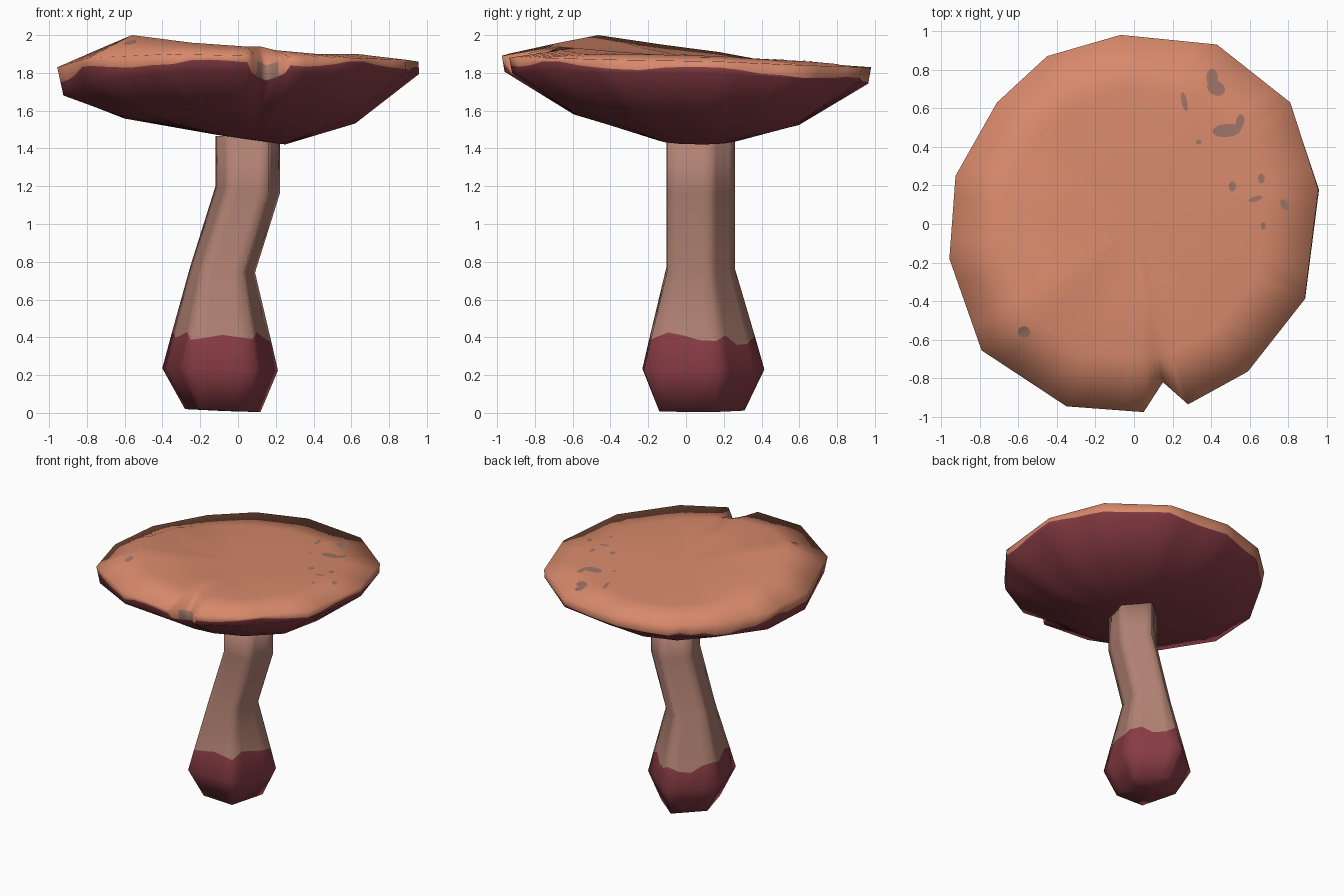
import bpy, bmesh, math, random
from mathutils import Vector
from mathutils.bvhtree import BVHTree

if "Cube" in bpy.data.objects:
    bpy.data.objects.remove(bpy.data.objects["Cube"])

random.seed(4)
SUB = 4  # small steps along each flat side, so painted borders can wander


def material(name, rgb):
    m = bpy.data.materials.new(name)
    lin = [(c / 255 / 12.92) if c < 10 else ((c / 255 + 0.055) / 1.055) ** 2.4 for c in rgb]
    m.diffuse_color = (*lin, 1)
    m.use_nodes = True
    m.node_tree.nodes["Principled BSDF"].inputs["Base Color"].default_value = m.diffuse_color
    return m


ORANGE = material("cap_orange", (215, 137, 107))
MAROON = material("dark_maroon", (136, 60, 68))
TAN = material("stem_tan", (177, 129, 115))
GREY = material("spot_grey", (156, 115, 103))


def finish(name, bm, mats):
    me = bpy.data.meshes.new(name)
    bm.to_mesh(me)
    for m in mats:
        me.materials.append(m)
    ob = bpy.data.objects.new(name, me)
    bpy.context.collection.objects.link(ob)
    return ob


def refine(points):
    """Split every side of a closed polygon into SUB steps."""
    n = len(points)
    return [points[i].lerp(points[(i + 1) % n], k / SUB)
            for i in range(n) for k in range(SUB)]


def loft(rings, pick, start=None, end=None):
    """Skin closed rings; pick(band, step) gives the colour slot."""
    bm = bmesh.new()
    vs = [[bm.verts.new(p) for p in r] for r in rings]
    n = len(vs[0])
    for b in range(len(vs) - 1):
        for i in range(n):
            j = (i + 1) % n
            f = bm.faces.new((vs[b][i], vs[b][j], vs[b + 1][j], vs[b + 1][i]))
            f.material_index = pick(b, i)
    for ring, tip, b in ((vs[0], start, 0), (vs[-1], end, len(vs) - 2)):
        t = bm.verts.new(tip)
        for i in range(n):
            f = bm.faces.new((ring[i], ring[(i + 1) % n], t))
            f.material_index = pick(b, i)
    bmesh.ops.recalc_face_normals(bm, faces=bm.faces)
    for f in bm.faces:
        f.smooth = True
    return bm


# Cap: rim corners with notch (x, y, rim height, shoulder height)
RIM = [(-.07, .98, 1.83, 1.85), (.43, .93, 1.83, 1.86), (.81, .63, 1.84, 1.87),
       (.955, .18, 1.86, 1.89), (.885, -.39, 1.87, 1.90), (.59, -.765, 1.88, 1.90),
       (.28, -.935, 1.88, 1.92), (.15, -.82, 1.84, 1.94), (.05, -.975, 1.89, 1.94),
       (-.35, -.945, 1.90, 1.96), (-.79, -.655, 1.88, 2.00), (-.957, -.18, 1.83, 1.95),
       (-.925, .25, 1.82, 1.91), (-.71, .63, 1.82, 1.86), (-.45, .87, 1.82, 1.85)]
NOTCH = 7 * SUB
# The notch only bites the rim; the other rings follow the full outline
FULL = [(x, y, z, s) if i != 7 else (.165, -.955, z, s) for i, (x, y, z, s) in enumerate(RIM)]
upper = refine([Vector((x, y, z)) for x, y, z, s in RIM])
shoulder = refine([Vector((x * .71, y * .71, s)) for x, y, z, s in FULL])
inner = refine([Vector((x * .36, y * .36, 1.89 + .4 * (s - 1.89))) for x, y, z, s in FULL])
lower = refine([Vector((x * (.985 + .02 * x), y * .985, z - .085 + .02 * x - .1 * max(0, -x - .5)))
                for x, y, z, s in RIM])
belly = refine([Vector((x * .65, y * .61, 1.552 - .015 * x - .03 * y)) for x, y, z, s in FULL])
hub = refine([Vector((.05 + x * .21, .06 + y * .22, 1.45 - .03 * x)) for x, y, z, s in FULL])
border = []
for i, (a, b) in enumerate(zip(upper, lower)):
    t = .64 + .28 * a.y + .13 * math.sin(i * .9) + random.uniform(-.12, .12)
    if a.x < -.8:
        t -= .1
    if abs(i - NOTCH) <= 3:
        t = .95
    border.append(a.lerp(b, min(max(t, .12), .97)))


def cap_colour(band, i):
    if band in (2, 3) and NOTCH - 2 <= i < NOTCH + 2:
        return 2
    return 0 if band < 3 else 1


bm = loft([inner, shoulder, upper, border, lower, belly, hub], cap_colour,
          (0, 0, 1.885), (.05, .06, 1.445))
tree = BVHTree.FromBMesh(bm)
finish("mushroom_cap", bm, [ORANGE, MAROON, GREY])
bm.free()

# Stem: bent five-sided column (centre x, height, radius x, radius y)
CY = .06
SECTIONS = [(-.08, .012, .21, .25), (-.093, .23, .322, .355), (-.088, .405, .276, .305),
            (-.08, .76, .18, .20), (.052, 1.18, .18, .20), (.052, 1.465, .18, .20)]
rings = []
for n, (cx, z, rx, ry) in enumerate(SECTIONS):
    tilt = (.04, .02, .05, .1, .1, 0)[n]
    ring = []
    for k in range(5):
        a = math.radians(19 + 72 * k)
        dx = rx * math.cos(a)
        ring.append(Vector((cx + dx, CY + ry * math.sin(a), z - tilt * dx)))
    rings.append(refine(ring))
# Wavy paint line: slide the border ring along the taper
for i, p in enumerate(rings[2]):
    d = .022 * math.sin(i * 1.9) + random.uniform(-.015, .015) - .03 * max(0, p.y - .1) / .25
    target = rings[3][i] if d > 0 else rings[1][i]
    rings[2][i] = p.lerp(target, abs(d) / abs(target.z - p.z))
bm = loft(rings, lambda band, i: 0 if band < 2 else 1, (-.08, CY, .01), (.052, CY, 1.47))
finish("mushroom_stem", bm, [MAROON, TAN])
bm.free()

# Spots: thin blotches laid on the cap (x, y, radius x, radius y, turn)
SPOTS = [(.405, .76, .03, .045, 0), (.425, .705, .05, .038, -30), (.26, .635, .015, .05, 12),
         (.48, .485, .075, .035, 5), (.55, .53, .022, .04, -10), (.335, .425, .014, .012, 0),
         (.51, .195, .019, .026, 0), (.66, .235, .018, .026, 0), (.63, .13, .038, .013, 18),
         (.78, .10, .018, .032, 30), (.67, -.01, .013, .02, 0), (-.57, -.56, .032, .03, 0)]
bm = bmesh.new()
for x, y, rx, ry, turn in SPOTS:
    c, s = math.cos(math.radians(turn)), math.sin(math.radians(turn))

    def on_cap(r, k):
        u, v = r * rx * math.cos(k * math.pi / 6), r * ry * math.sin(k * math.pi / 6)
        hit = tree.ray_cast(Vector((x + u * c - v * s, y + u * s + v * c, 3)), Vector((0, 0, -1)))[0]
        return bm.verts.new(hit + Vector((0, 0, .003)))
    mid = on_cap(0, 0)
    half = [on_cap(.5, k) for k in range(12)]
    edge = [on_cap(1, k) for k in range(12)]
    for k in range(12):
        j = (k + 1) % 12
        bm.faces.new((mid, half[k], half[j]))
        bm.faces.new((half[k], edge[k], edge[j], half[j]))
for f in bm.faces:
    f.smooth = True
finish("cap_spots", bm, [GREY])
bm.free()
